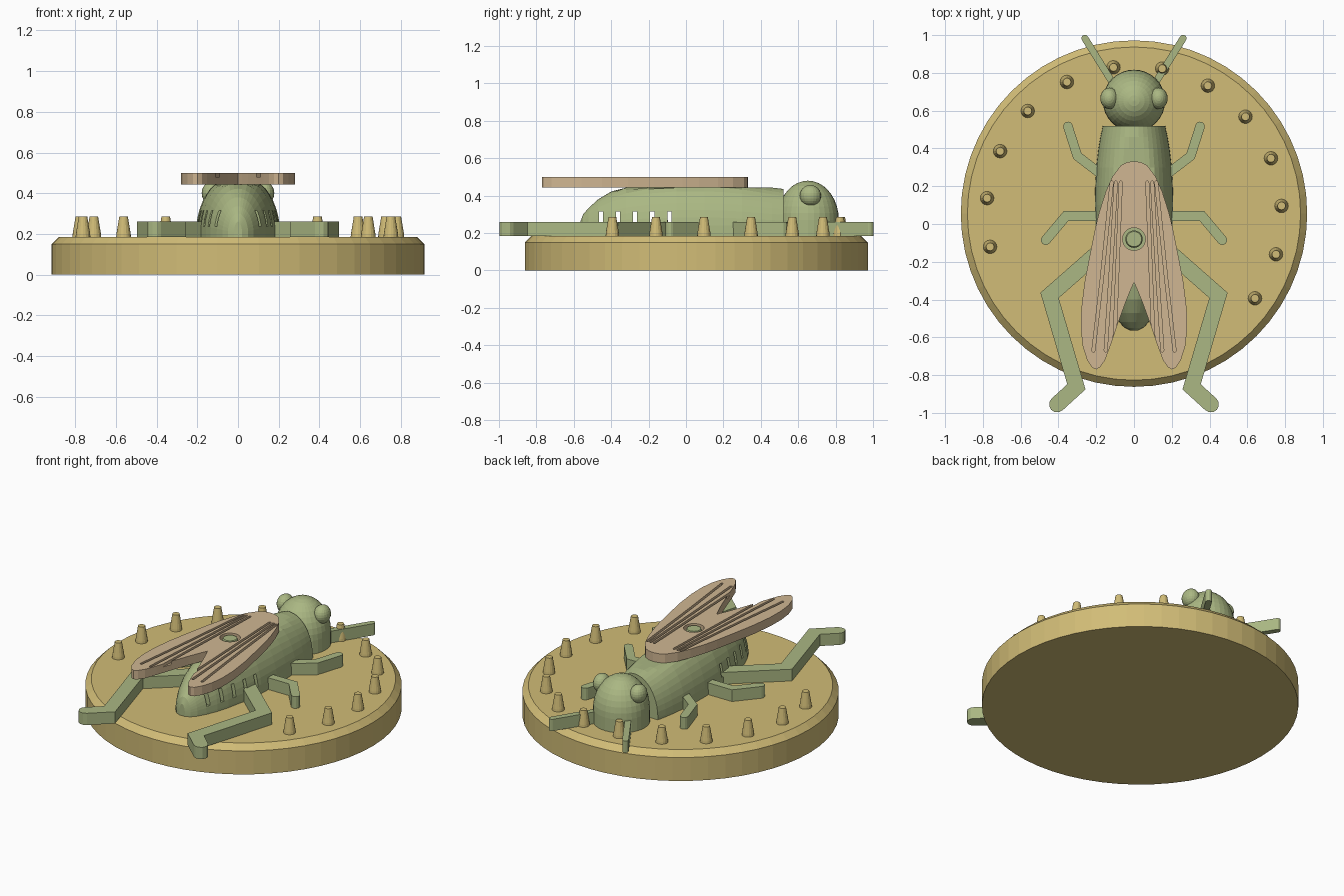
import bpy, bmesh, math
from mathutils import Vector

if "Cube" in bpy.data.objects:
    bpy.data.objects.remove(bpy.data.objects["Cube"])


def material(name, rgb):
    m = bpy.data.materials.new(name)
    m.diffuse_color = (*[(c / 255) ** 2.2 for c in rgb], 1)
    m.use_nodes = True
    m.node_tree.nodes["Principled BSDF"].inputs["Base Color"].default_value = m.diffuse_color
    return m


SAND = material("sand", (208, 187, 118))
GREEN = material("sage green", (169, 182, 130))
TAN = material("wing tan", (207, 181, 145))
DECK = 0.185            # top of the disc
CY = 0.055              # disc centre in y


def finish(name, bm, mat):
    bmesh.ops.recalc_face_normals(bm, faces=bm.faces)
    me = bpy.data.meshes.new(name)
    bm.to_mesh(me)
    bm.free()
    ob = bpy.data.objects.new(name, me)
    if mat:
        me.materials.append(mat)
    bpy.context.collection.objects.link(ob)
    return ob


def loft(bm, rings):
    """Closed skin through equal-length rings of points."""
    vs = [[bm.verts.new(p) for p in r] for r in rings]
    n = len(vs[0])
    for a, b in zip(vs, vs[1:]):
        for i in range(n):
            j = (i + 1) % n
            bm.faces.new((a[i], a[j], b[j], b[i]))
    bm.faces.new(vs[0][::-1])
    bm.faces.new(vs[-1])


def slab(bm, outline, z0, z1):
    loft(bm, [[(x, y, z) for x, y in outline] for z in (z0, z1)])


def turned(bm, x, y, profile, n):
    """Lathe of (radius, z) pairs around a vertical axis."""
    loft(bm, [[(x + r * math.cos(2 * math.pi * i / n),
                y + r * math.sin(2 * math.pi * i / n), z) for i in range(n)]
              for r, z in profile])


def strip(path, width, steps=6):
    """Outline of a bent strip with mitred bends and round ends."""
    p = [Vector(q) for q in path]
    d = [(b - a).normalized() for a, b in zip(p, p[1:])]
    h = width / 2
    left, right = [], []
    for i in range(1, len(p) - 1):
        n0, n1 = Vector((-d[i-1].y, d[i-1].x)), Vector((-d[i].y, d[i].x))
        m = (n0 + n1) * h / (1 + n0.dot(n1))
        left.append(p[i] + m)
        right.append(p[i] - m)

    def cap(c, v):
        a = math.atan2(v.y, v.x) + math.pi / 2
        return [c + h * Vector((math.cos(a - math.pi * k / steps),
                                math.sin(a - math.pi * k / steps))) for k in range(steps + 1)]
    return cap(p[0], -d[0]) + left + cap(p[-1], d[-1]) + right[::-1]


def cut(ob, cutter):
    cutter.hide_render = True
    cutter.hide_set(True)
    mod = ob.modifiers.new("cut", 'BOOLEAN')
    mod.object = cutter
    mod.operation = 'DIFFERENCE'
    mod.solver = 'EXACT'


# Round base with chamfered rim
bm = bmesh.new()
turned(bm, 0, CY, [(0.917, 0), (0.917, 0.15), (0.882, DECK)], 56)
finish("base_disc", bm, SAND)

# Ring of tapered studs, open at the rear left
bm = bmesh.new()
for i in range(13):
    a = math.radians(-35 + 19 * i)
    turned(bm, 0.782 * math.cos(a), CY + 0.782 * math.sin(a),
           [(0.037, DECK - 0.01), (0.035, 0.2), (0.021, 0.285)], 16)
finish("studs", bm, SAND)

# Body: half-ellipse sections (y, half width, height) with a flattened top
SECTIONS = [(-.565, .02, .06), (-.55, .05, .10), (-.52, .077, .135), (-.47, .105, .18),
            (-.40, .135, .222), (-.32, .158, .253), (-.2, .183, .28), (-.05, .202, .295),
            (.1, .207, .295), (.2, .205, .29), (.3, .2, .277), (.4, .188, .258),
            (.46, .178, .246), (.52, .165, .236)]
bm = bmesh.new()
N = 22
loft(bm, [[(w * math.cos(math.pi * i / N), y,
            min(0.443, 0.2 + h * math.sin(math.pi * i / N))) for i in range(N + 1)]
          + [(-w, y, DECK - 0.01), (w, y, DECK - 0.01)] for y, w, h in SECTIONS])
body = finish("body", bm, GREEN)

# Breathing slots through the flanks
bm = bmesh.new()
for i in range(5):
    y = -0.455 + 0.0915 * i
    slab(bm, [(-.4, y - .011), (.4, y - .011), (.4, y + .011), (-.4, y + .011)], 0.235, 0.316)
cut(body, finish("slot_cutter", bm, None))

# Head dome
bm = bmesh.new()
turned(bm, 0, 0.652, [(0.165, DECK - 0.01), (0.165, 0.27)] +
       [(max(0.165 * math.cos(t), 0.002), 0.27 + 0.21 * math.sin(t))
        for t in [math.pi / 2 * k / 9 for k in range(1, 10)]], 32)
finish("head", bm, GREEN)

# Eyes
for side, s in (("left", -1), ("right", 1)):
    bm = bmesh.new()
    bmesh.ops.create_uvsphere(bm, u_segments=20, v_segments=12, radius=0.057)
    bmesh.ops.scale(bm, vec=(0.85, 1, 1), verts=bm.verts)
    bmesh.ops.translate(bm, vec=(s * 0.13, 0.665, 0.4), verts=bm.verts)
    finish(side + "_eye", bm, GREEN)

# Flat legs and antennae, mirrored
LIMBS = {"front_leg": ([(.15, .245), (.30, .36), (.35, .517)], .05),
         "middle_leg": ([(.15, .042), (.36, .042), (.467, -.085)], .052),
         "hind_leg": ([(.12, -.09), (.447, -.378), (.305, -.862), (.407, -.955)], .085),
         "antenna": ([(.09, .71), (.26, .983)], .037)}
for name, (path, width) in LIMBS.items():
    for side, s in (("left", -1), ("right", 1)):
        bm = bmesh.new()
        slab(bm, strip([(s * x, y) for x, y in path], width), DECK, 0.26)
        finish(side + "_" + name, bm, GREEN)

# Wing plate: half outline from nose to rear notch
HALF = [(.035, .328), (.07, .31), (.115, .25), (.15, .17), (.182, .07), (.205, -.02),
        (.235, -.17), (.262, -.31), (.279, -.45), (.281, -.56), (.271, -.65), (.248, -.72),
        (.222, -.76), (.2, -.77), (.178, -.757), (.153, -.72), (.125, -.645),
        (.09, -.54), (.05, -.43), (.02, -.355)]
bm = bmesh.new()
slab(bm, HALF + [(0, -.31)] + [(-x, y) for x, y in HALF[::-1]] + [(0, .332)], 0.443, 0.5)
wings = finish("wings", bm, TAN)

# Wing veins and pivot hole
bm = bmesh.new()
for s in (-1, 1):
    for top, end in ((.072, .085), (.096, .15), (.118, .215)):
        slab(bm, strip([(s * top, .22), (s * (top * .45 + end * .55), -.3), (s * end, -.67)]
                       if end > .1 else [(s * .07, .22), (s * .105, -.67)], .016, 4), 0.48, 0.53)
turned(bm, 0, -.08, [(.06, .4), (.06, .6)], 28)
cut(wings, finish("vein_cutter", bm, None))

# Pivot pin through the wings
bm = bmesh.new()
turned(bm, 0, -.08, [(.046, .42), (.046, .485), (.04, .497)], 28)
finish("pivot_pin", bm, GREEN)
